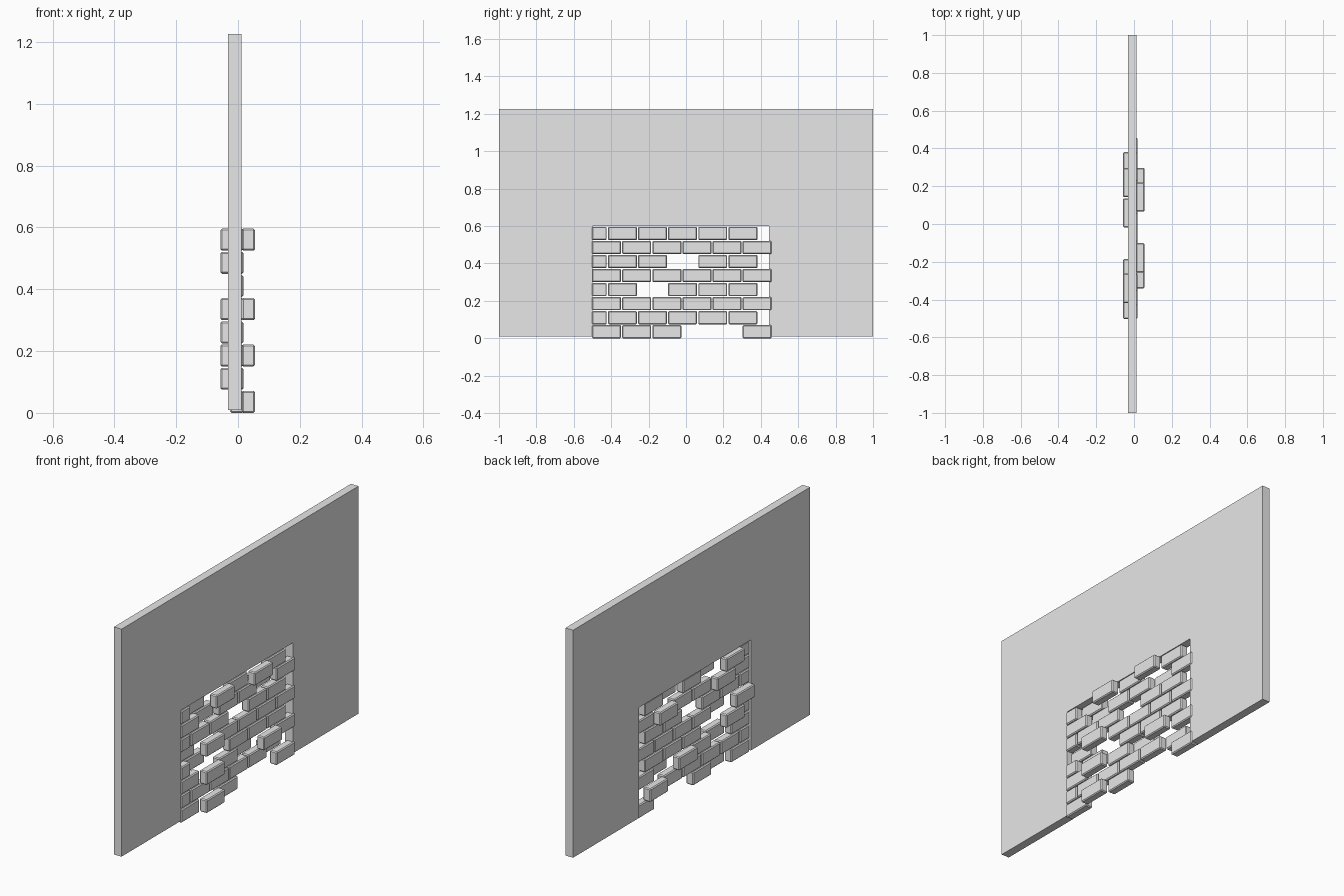
import bpy
import bmesh
from mathutils import Vector

if "Cube" in bpy.data.objects:
    bpy.data.objects.remove(bpy.data.objects["Cube"], do_unlink=True)

# Single plaster grey
grey = bpy.data.materials.new("light_grey")
grey.use_nodes = True
colour = (0.8, 0.8, 0.8, 1)
grey.diffuse_color = colour
grey.node_tree.nodes["Principled BSDF"].inputs["Base Color"].default_value = colour


def add_object(name, bm):
    bmesh.ops.recalc_face_normals(bm, faces=bm.faces)
    mesh = bpy.data.meshes.new(name)
    bm.to_mesh(mesh)
    bm.free()
    mesh.materials.append(grey)
    obj = bpy.data.objects.new(name, mesh)
    bpy.context.collection.objects.link(obj)
    return obj


# Wall slab with a rectangular opening rising from its lower edge
BOTTOM, TOP = 0.01, 1.225
BACK, FRONT = -0.033, 0.012
outline = [(-1, BOTTOM), (-0.5, BOTTOM), (-0.5, 0.6), (0.445, 0.6),
           (0.445, BOTTOM), (1, BOTTOM), (1, TOP), (-1, TOP)]
bm = bmesh.new()
face = bm.faces.new([bm.verts.new((BACK, y, z)) for y, z in outline])
slab = bmesh.ops.extrude_face_region(bm, geom=[face])
moved = [g for g in slab["geom"] if isinstance(g, bmesh.types.BMVert)]
bmesh.ops.translate(bm, verts=moved, vec=(FRONT - BACK, 0, 0))
add_object("wall", bm)

# Bricks in running bond, some missing and some pushed out either way
START, PITCH, LENGTH = -0.502, 0.161, 0.155
ROW_PITCH, HEIGHT, DEPTH = 0.075, 0.071, 0.043
CENTRE = -0.004
missing = {(1, 3), (1, 4), (4, 2), (6, 3)}
pushed_right = {(8, 2), (8, 4), (5, 1), (3, 1), (1, 1), (3, 4)}
pushed_left = {(8, 1), (7, 1), (7, 4), (5, 0), (4, 1), (3, 3), (2, 5)}


def brick(row, index, y, length):
    x = CENTRE
    if (row, index) in pushed_right:
        x = 0.0335
    elif (row, index) in pushed_left:
        x = -0.0355
    bm = bmesh.new()
    bmesh.ops.create_cube(bm, size=1)
    bmesh.ops.scale(bm, verts=bm.verts, vec=(DEPTH, length, HEIGHT))
    bmesh.ops.bevel(bm, geom=list(bm.edges), offset=0.005, segments=1,
                    affect='EDGES', profile=0.5)
    z = (row - 1) * ROW_PITCH + HEIGHT / 2
    bmesh.ops.translate(bm, verts=bm.verts, vec=Vector((x, y + length / 2, z)))
    add_object(f"brick_row{row}_{index}", bm)


for row in range(1, 9):
    offset_row = row % 2 == 0
    for index in range(6):
        if (row, index) in missing:
            continue
        y = START + index * PITCH
        length = LENGTH
        if offset_row:
            # Offset rows begin with a half brick
            if index == 0:
                length = 0.078
            else:
                y -= PITCH / 2 - 0.004
        brick(row, index, y, length)
